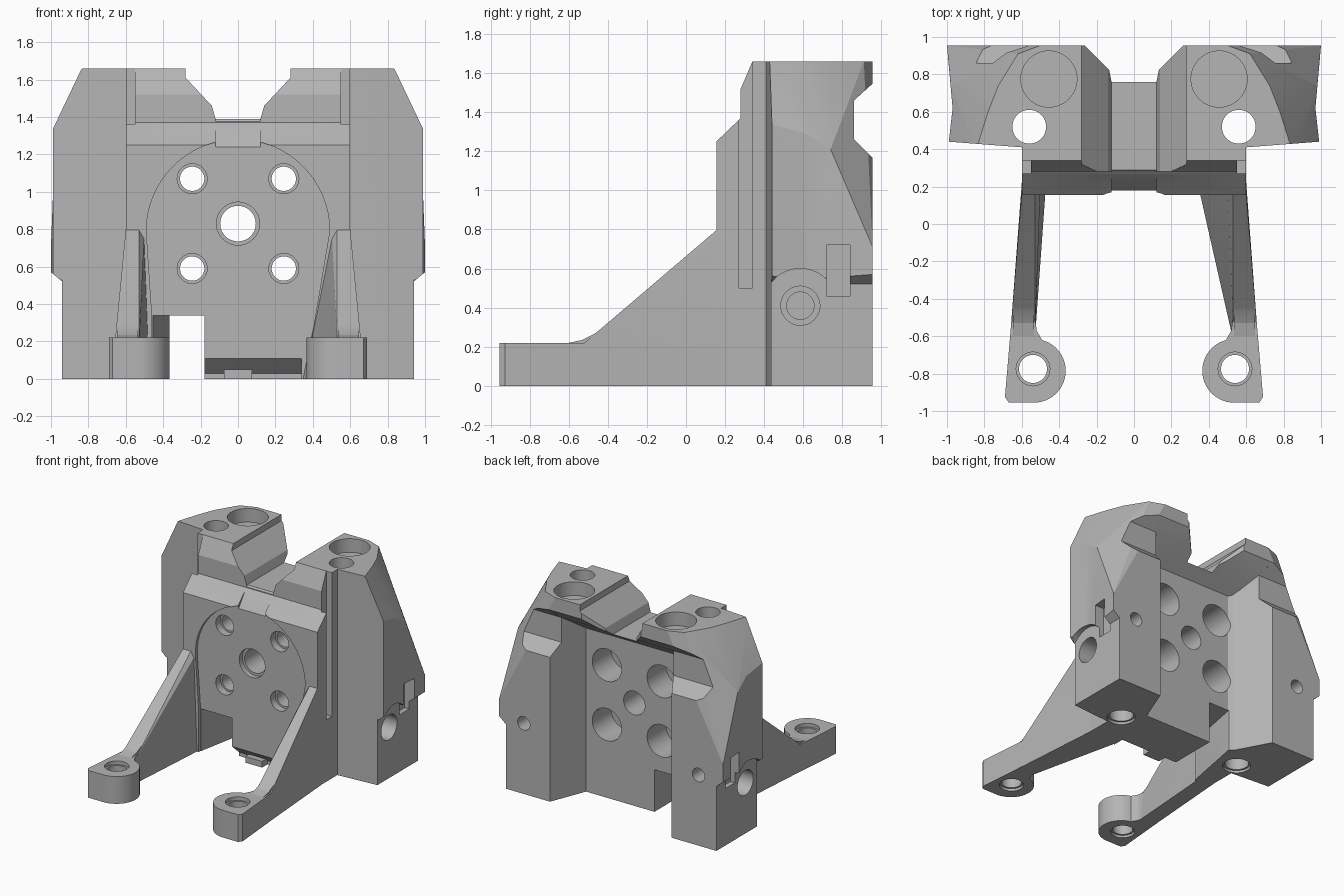
import bpy, bmesh
from math import cos, sin, pi, radians
from mathutils import Vector

cube = bpy.data.objects.get("Cube")
if cube:
    bpy.data.objects.remove(cube, do_unlink=True)

grey = bpy.data.materials.new("machined grey")
grey.use_nodes = True
grey.diffuse_color = (0.46, 0.46, 0.46, 1)
grey.node_tree.nodes["Principled BSDF"].inputs["Base Color"].default_value = (0.46, 0.46, 0.46, 1)


def finish(bm, name):
    bmesh.ops.recalc_face_normals(bm, faces=bm.faces)
    mesh = bpy.data.meshes.new(name)
    bm.to_mesh(mesh)
    bm.free()
    mesh.materials.append(grey)
    ob = bpy.data.objects.new(name, mesh)
    bpy.context.collection.objects.link(ob)
    return ob


def prism(name, pts, axis, lo, hi):
    """Extrude a profile: x takes (y, z), y takes (x, z), z takes (x, y)."""
    place = {"x": lambda a, b, t: (t, a, b),
             "y": lambda a, b, t: (a, t, b),
             "z": lambda a, b, t: (a, b, t)}[axis]
    bm = bmesh.new()
    face = bm.faces.new([bm.verts.new(place(a, b, lo)) for a, b in pts])
    ext = bmesh.ops.extrude_face_region(bm, geom=[face])
    moved = [v for v in ext["geom"] if isinstance(v, bmesh.types.BMVert)]
    bmesh.ops.translate(bm, verts=moved, vec=Vector(place(0, 0, hi - lo)))
    return finish(bm, name)


def hull(name, pts, s):
    bm = bmesh.new()
    for x, y, z in pts:
        bm.verts.new((s * x, y, z))
    bmesh.ops.convex_hull(bm, input=bm.verts)
    bmesh.ops.dissolve_limit(bm, angle_limit=0.005, verts=bm.verts, edges=bm.edges)
    return finish(bm, name)


def arc(a, b, r, start, end, steps):
    angles = [radians(start + (end - start) * i / steps) for i in range(steps + 1)]
    return [(a + r * cos(t), b + r * sin(t)) for t in angles]


def rod(name, a, b, r, axis, lo, hi):
    return prism(name, arc(a, b, r, 0, 360, 48)[:-1], axis, lo, hi)


def box(name, x, y, z):
    return prism(name, [(x[0], y[0]), (x[1], y[0]), (x[1], y[1]), (x[0], y[1])], "z", *z)


def flip(pts, s):
    return [(s * a, b) for a, b in pts]


def combine(target, parts, operation):
    for part in parts:
        mod = target.modifiers.new("join", "BOOLEAN")
        mod.operation = operation
        mod.solver = "EXACT"
        mod.object = part
    bpy.context.view_layer.update()
    graph = bpy.context.evaluated_depsgraph_get()
    mesh = bpy.data.meshes.new_from_object(target.evaluated_get(graph))
    target.modifiers.clear()
    target.data = mesh
    for part in parts:
        bpy.data.objects.remove(part, do_unlink=True)
    mesh.materials.clear()
    mesh.materials.append(grey)
    for f in mesh.polygons:
        f.material_index = 0


# Centre wall with its stepped front, and the overhanging top block
body = prism("bracket_body", [(0.155, 0), (0.155, 1.25), (0.28, 1.37), (0.28, 1.52),
             (0.34, 1.66), (0.71, 1.66), (0.71, 0)], "x", -0.6, 0.6)
solids = [prism("overhang", [(0.6, 1.2), (0.955, 1.2), (0.955, 1.66), (0.6, 1.66)],
                "x", -0.5, 0.5)]

# Side towers: straight base, flared ledge and faceted upper part
for s in (1, -1):
    base = [(0.34, 0), (0.94, 0), (0.94, 0.52), (1, 0.57), (1, 0.6), (0.34, 0.6)]
    solids.append(prism("tower_base", flip(base, s), "y", 0.41, 0.955))
    solids.append(hull("tower_top", [
        (1, 0.41, 0.58), (1, 0.955, 0.58), (0.34, 0.41, 0.58), (0.34, 0.955, 0.58),
        (1, 0.955, 0.71), (0.99, 0.41, 1.35), (0.98, 0.74, 1.21),
        (0.84, 0.41, 1.66), (0.78, 0.6, 1.66), (0.725, 0.74, 1.66),
        (0.62, 0.91, 1.66), (0.5, 0.955, 1.66), (0.34, 0.955, 1.66), (0.34, 0.41, 1.66)], s))
combine(body, solids, "UNION")

# Rear recess: flaring side walls under a sloped ceiling
recess = prism("recess", [(0.43, 0.66), (0.56, 0.99), (-0.56, 0.99), (-0.42, 0.73),
               (-0.39, 0.68), (-0.36, 0.66)], "z", -0.1, 1.8)
ceiling = prism("ceiling", [(0.5, -0.2), (0.5, 1.2), (0.66, 1.32), (0.86, 1.46), (0.99, 1.58),
                (0.99, -0.2)], "x", -0.8, 0.8)
combine(recess, [ceiling], "INTERSECT")

# Main cuts: rear step, trough, rear notch, front pocket, base notch, centre bore
cuts = [
    recess,
    prism("rear_step", [(0.97, 1.15), (0.86, 1.26), (0.86, 1.46), (0.97, 1.56)], "x", -1.1, 1.1),
    prism("trough", [(-0.28, 1.7), (-0.28, 1.61), (-0.14, 1.46), (-0.12, 1.39),
          (0.12, 1.39), (0.14, 1.46), (0.28, 1.61), (0.28, 1.7)], "y", 0, 1.1),
    prism("trough_lip", [(0.1, 1.24), (0.18, 1.24), (0.29, 1.39), (0.1, 1.5)], "x", -0.12, 0.12),
    prism("rear_notch", [(-0.28, 0.97), (-0.08, 0.77), (0.08, 0.77), (0.28, 0.97)], "z", 1.2, 1.8),
    prism("pocket", arc(0, 0.79, 0.49, 0, 180, 32) + [(-0.46, 0.34), (-0.46, -0.1), (0.34, -0.1)],
          "y", 0.1, 0.18),
    prism("base_notch", [(-0.47, 0.1), (-0.18, 0.1), (-0.18, 0.8), (-0.365, 0.8), (-0.365, 0.65)],
          "z", -0.1, 0.34),
    prism("base_chamfer", [(0.1, 0.11), (0.18, 0.11), (0.27, 0.03), (0.27, -0.1), (0.1, -0.1)],
          "x", -0.3, 0.34),
    rod("centre_bore", 0, 0.83, 0.095, "y", 0, 1),
    rod("centre_rim", 0, 0.83, 0.115, "y", 0, 0.22),
]
for s in (1, -1):
    # Mounting bores through the wall
    for z in (0.59, 1.07):
        cuts += [rod("bore", s * 0.245, z, 0.065, "y", 0, 1),
                 rod("bore_rim", s * 0.245, z, 0.08, "y", 0, 0.24),
                 rod("bore_rear", s * 0.245, z, 0.13, "y", 0.42, 0.9)]
    # Slight draft of the tower front and sides
    draft = [(0.601, 0.41), (0.99, 0.44), (0.97, 0.62), (1, 0.955), (1.1, 0.955), (1.1, 0.3), (0.601, 0.3)]
    # Tower bores, side bores, clip slots and front grooves
    cuts += [prism("draft", flip(draft, s), "z", -0.1, 1.8),
             rod("top_bore", s * 0.455, 0.775, 0.15, "z", 1.55, 1.8),
             rod("through_bore", s * 0.56, 0.52, 0.09, "z", -0.1, 1.8),
             rod("through_rim", s * 0.56, 0.52, 0.105, "z", -0.1, 0.02),
             rod("rear_bore", s * 0.78, 0.57, 0.055, "y", 0.8, 1.1),
             rod("side_bore", 0.585, 0.41, 0.07, "x", *sorted((s * 0.66, s * 1.1))),
             rod("side_rim", 0.585, 0.41, 0.10, "x", *sorted((s * 0.78, s * 1.1))),
             rod("ledge_arch", 0.585, 0.41, 0.19, "x", *sorted((s * 0.94, s * 1.1))),
             box("clip_slot", sorted((s * 0.9, s * 1.1)), (0.72, 0.84), (0.46, 0.72)),
             box("groove", sorted((s * 0.55, s * 0.62)), (0.27, 0.34), (0.5, 1.8))]
combine(body, cuts, "DIFFERENCE")

# Small locating tab under the wall
combine(body, [box("locating_tab", (-0.075, 0.075), (0.2, 0.35), (0, 0.05))], "UNION")

# Front legs: tapered web, rounded foot and bolt hole
legs = []
for s, side, inner in ((1, "left", 0.34), (-1, "right", 0.47)):
    leg = hull(side + "_front_leg", [
        (0.662, -0.62, 0), (0.53, -0.62, 0), (0.6, 0.22, 0), (inner, 0.22, 0),
        (0.662, -0.62, 0.12), (0.53, -0.62, 0.12), (0.656, -0.52, 0.22), (0.53, -0.52, 0.22),
        (0.6, 0.16, 0.8), (0.53, 0.16, 0.8), (0.6, 0.22, 0.8), (0.5, 0.22, 0.8)], s)
    plan = arc(0.535, -0.785, 0.17, 105, 270, 24) + [
        (0.67, -0.955), (0.69, -0.925), (0.654, -0.5), (0.53, -0.5), (0.52, -0.57)]
    fillet = prism("fillet", [(-0.62, 0.2), (-0.6, 0.22), (-0.53, 0.235), (-0.47, 0.265),
                   (-0.41, 0.31), (-0.41, 0.2)], "x", *sorted((s * 0.535, s * 0.646)))
    combine(leg, [prism("foot", flip(plan, s), "z", 0, 0.22), fillet], "UNION")
    combine(leg, [rod("hole", s * 0.54, -0.775, 0.075, "z", -0.1, 0.4),
                  rod("hole_rim", s * 0.54, -0.775, 0.09, "z", 0.19, 0.4),
                  rod("hole_base", s * 0.54, -0.775, 0.09, "z", -0.1, 0.02)], "DIFFERENCE")
    legs.append(leg)

# Smooth bores and arcs while keeping machined edges sharp
bpy.ops.object.select_all(action="DESELECT")
for ob in [body] + legs:
    ob.select_set(True)
bpy.context.view_layer.objects.active = body
bpy.ops.object.shade_smooth_by_angle(angle=0.2)
